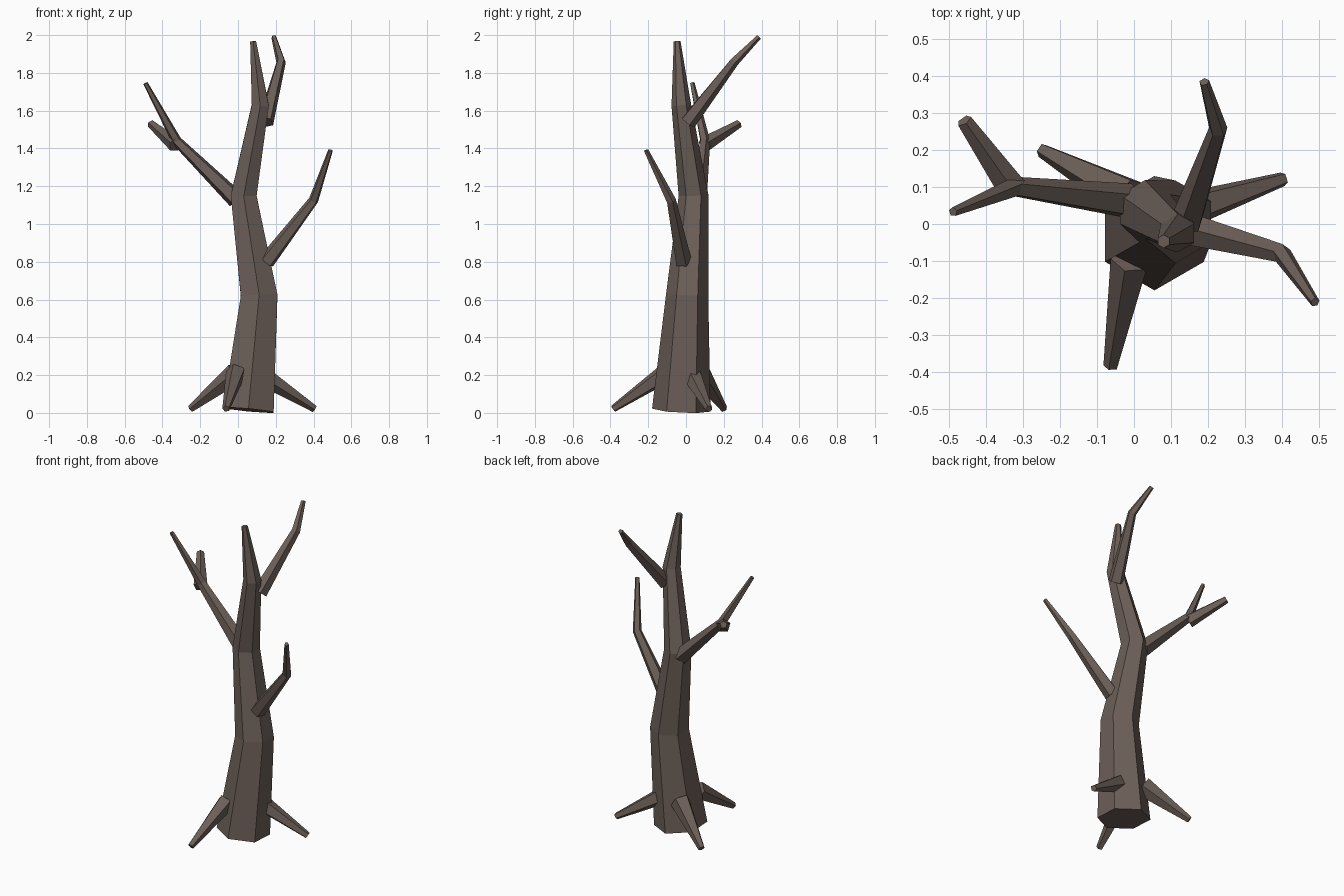
import bpy, bmesh, math
from mathutils import Vector

if "Cube" in bpy.data.objects:
    bpy.data.objects.remove(bpy.data.objects["Cube"])

bark = bpy.data.materials.new("bark")
bark.diffuse_color = (0.15, 0.115, 0.098, 1)
bark.use_nodes = True
bark.node_tree.nodes["Principled BSDF"].inputs["Base Color"].default_value = bark.diffuse_color


def limb(name, path, sides):
    """Faceted tapering tube through (x, y, z, radius) points, with mitred joints."""
    pts = [Vector(p[:3]) for p in path]
    bm = bmesh.new()
    rings = []
    for i, p in enumerate(pts):
        d = Vector()
        if i > 0:
            d += (p - pts[i - 1]).normalized()
        if i < len(pts) - 1:
            d += (pts[i + 1] - p).normalized()
        q = Vector((0, 0, 1)).rotation_difference(d.normalized())
        ring = []
        for k in range(sides):
            a = math.tau * k / sides
            ring.append(bm.verts.new(p + q @ Vector((math.sin(a), math.cos(a), 0)) * path[i][3]))
        rings.append(ring)
    for a, b in zip(rings, rings[1:]):
        for k in range(sides):
            j = (k + 1) % sides
            bm.faces.new((a[k], a[j], b[j], b[k]))
    bm.faces.new(rings[0])
    bm.faces.new(rings[-1])
    bmesh.ops.recalc_face_normals(bm, faces=bm.faces[:])
    mesh = bpy.data.meshes.new(name)
    bm.to_mesh(mesh)
    bm.free()
    mesh.materials.append(bark)
    ob = bpy.data.objects.new(name, mesh)
    bpy.context.collection.objects.link(ob)
    return ob


# Crooked six-sided trunk
limb("trunk", [(0.055, -0.025, 0.015, 0.155), (0.112, 0.006, 0.62, 0.112),
               (0.03, 0.04, 1.15, 0.079), (0.118, -0.025, 1.63, 0.052),
               (0.08, -0.047, 1.967, 0.018)], 6)

# Branches
limb("left_branch", [(-0.01, 0.06, 1.13, 0.05), (-0.325, 0.10, 1.44, 0.028),
                     (-0.49, 0.033, 1.745, 0.013)], 5)
limb("left_branch_fork", [(-0.33, 0.095, 1.42, 0.042), (-0.46, 0.28, 1.53, 0.022)], 5)
limb("right_branch", [(0.15, -0.015, 0.80, 0.046), (0.40, -0.08, 1.125, 0.027),
                      (0.49, -0.212, 1.39, 0.013)], 5)
limb("upper_branch", [(0.145, 0.01, 1.54, 0.045), (0.228, 0.255, 1.86, 0.026),
                      (0.19, 0.385, 1.99, 0.014)], 5)

# Roots
limb("front_root", [(-0.01, -0.10, 0.215, 0.054), (-0.063, -0.385, 0.022, 0.02)], 5)
limb("left_root", [(-0.01, 0.07, 0.21, 0.06), (-0.25, 0.20, 0.022, 0.02)], 5)
limb("right_root", [(0.12, 0.03, 0.205, 0.055), (0.405, 0.122, 0.022, 0.02)], 5)
